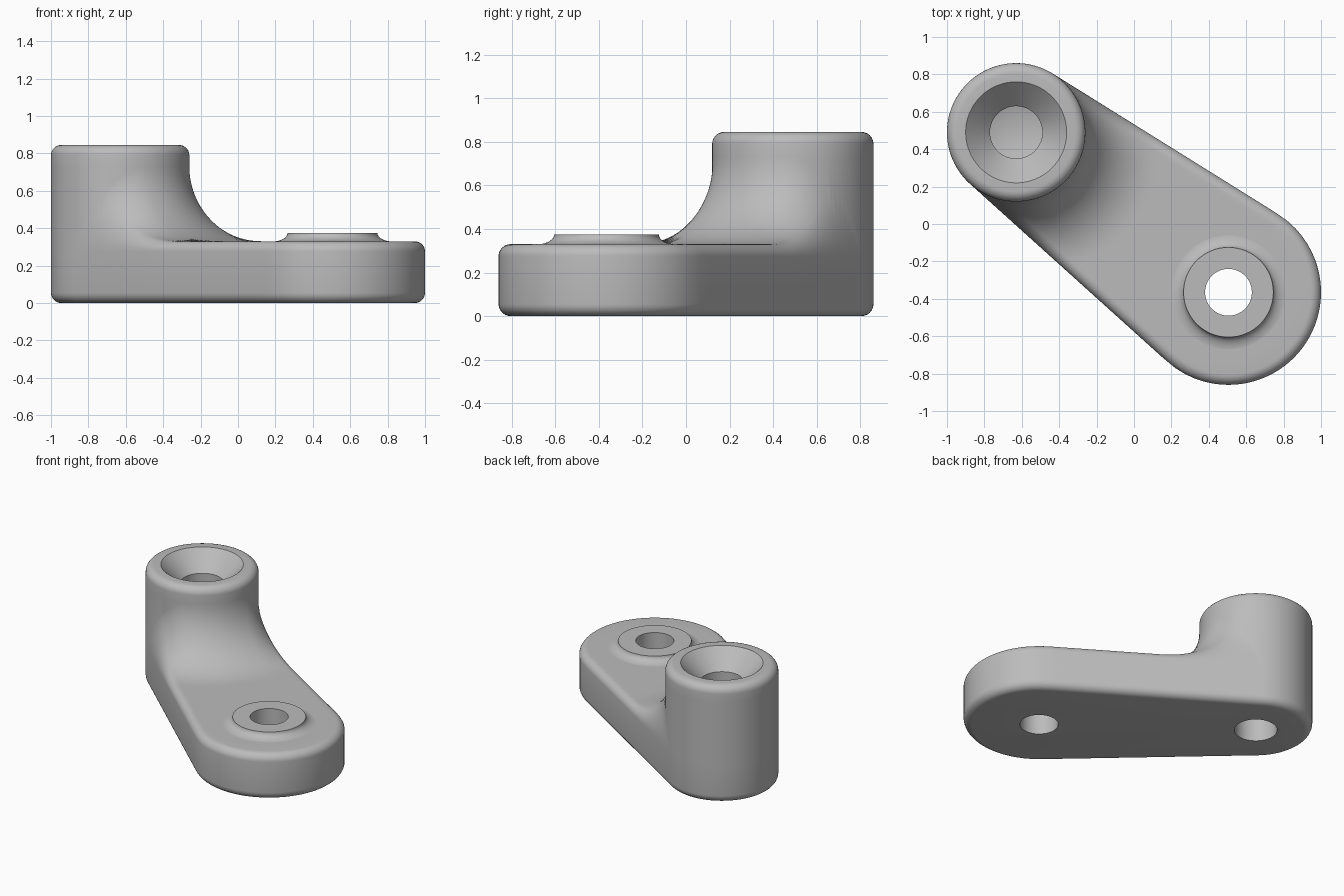
import bpy, bmesh, math
from mathutils import Vector

cube = bpy.data.objects.get("Cube")
if cube:
    bpy.data.objects.remove(cube, do_unlink=True)

POST, POST_R, POST_H = Vector((-0.63, 0.49)), 0.37, 0.845
PAD, PAD_R, ARM_H = Vector((0.505, -0.365)), 0.495, 0.33
EDGE, FILLET, HOLE, PAD_HOLE = 0.055, 0.4, 0.14, 0.125
AXIS = PAD - POST
LENGTH = AXIS.length
AXIS = AXIS.normalized()

grey = bpy.data.materials.new("satin grey")
grey.use_nodes = True
grey.diffuse_color = (0.5, 0.5, 0.5, 1)
grey.node_tree.nodes["Principled BSDF"].inputs["Base Color"].default_value = (0.5, 0.5, 0.5, 1)


def inset(v):
    """Depth inside the arm outline of a point given relative to the post."""
    along, side = v.dot(AXIS), abs(AXIS.x * v.y - AXIS.y * v.x)
    b = (POST_R - PAD_R) / LENGTH
    a = math.sqrt(1 - b * b)
    k = a * along - b * side
    if k < 0:
        return POST_R - math.hypot(along, side)
    if k > a * LENGTH:
        return PAD_R - math.hypot(along - LENGTH, side)
    return POST_R - (a * side + b * along)


def reach(direction, depth):
    """Distance along a ray from the post centre to an inset outline."""
    lo, hi = 0.0, 3.0
    for _ in range(36):
        mid = (lo + hi) / 2
        if inset(direction * mid) > depth:
            lo = mid
        else:
            hi = mid
    return lo


def arm_height(direction, r):
    """Arm top, with the big fillet at the post and the rounded rim."""
    d = max(0.0, inset(direction * r))
    u = min(1, max(0, (r - POST_R) / FILLET))
    rise = FILLET * (1 - math.sqrt(1 - (1 - u) ** 2))
    blend = math.sqrt(1 - (1 - min(1, d / 0.2)) ** 2)
    drop = EDGE - math.sqrt(EDGE ** 2 - max(0, EDGE - d) ** 2)
    return ARM_H + rise * blend - drop


def quarter(n):
    return [i / n * math.pi / 2 for i in range(n + 1)]


def section(direction):
    """Radial section from the upper socket floor round to the lower one."""
    rows = [(0, 0.41), (HOLE, 0.45), (HOLE, POST_H - 0.13), (0.27, POST_H)]
    rows += [(POST_R - EDGE * (1 - math.sin(a)), POST_H - EDGE * (1 - math.cos(a)))
             for a in quarter(6)]
    rows.append((POST_R, ARM_H + FILLET))
    rim = max(POST_R, reach(direction, EDGE))
    steps = 28
    for i in range(steps + 1):
        r = POST_R + (rim - POST_R) * (i / steps) ** 2
        rows.append((r, arm_height(direction, r)))
    for a in quarter(8)[1:]:
        r = max(POST_R, reach(direction, EDGE * (1 - math.sin(a))))
        rows.append((r, arm_height(direction, r)))
    for a in quarter(6):
        rows.append((reach(direction, EDGE * (1 - math.cos(a))), EDGE * (1 - math.sin(a))))
    return rows + [(HOLE, 0), (HOLE, 0.36), (0, 0.39)]


def sweep(name, centre, profile, count):
    """Skin sections placed around a vertical axis."""
    bm = bmesh.new()
    rings = []
    for i in range(count):
        ang = 2 * math.pi * i / count
        d = Vector((math.cos(ang), math.sin(ang)))
        rings.append([bm.verts.new((centre.x + d.x * r, centre.y + d.y * r, z))
                      for r, z in profile(d)])
    for i in range(count):
        p, q = rings[i], rings[(i + 1) % count]
        for j in range(len(p) - 1):
            bm.faces.new((p[j], p[j + 1], q[j + 1], q[j]))
    bmesh.ops.remove_doubles(bm, verts=bm.verts, dist=0.00005)
    bmesh.ops.recalc_face_normals(bm, faces=bm.faces)
    mesh = bpy.data.meshes.new(name)
    bm.to_mesh(mesh)
    bm.free()
    mesh.materials.append(grey)
    obj = bpy.data.objects.new(name, mesh)
    bpy.context.collection.objects.link(obj)
    return obj


def select(obj):
    bpy.ops.object.select_all(action='DESELECT')
    obj.select_set(True)
    bpy.context.view_layer.objects.active = obj


# Arm and post in one skin
body = sweep("arm_and_post", POST, section, 360)

# Through hole in the pad
cutter = sweep("hole_cutter", PAD, lambda d: [(0, 1), (PAD_HOLE, 1), (PAD_HOLE, -1), (0, -1)], 64)
cutter.hide_render = True
cut = body.modifiers.new("pad_hole", 'BOOLEAN')
cut.operation, cut.solver, cut.object = 'DIFFERENCE', 'EXACT', cutter
select(body)
bpy.ops.object.modifier_apply(modifier=cut.name)
bpy.data.objects.remove(cutter, do_unlink=True)

# Raised seat around the hole, flared into the arm
flare = [(0.24 + 0.08 * (1 - math.cos(a)), ARM_H - 0.001 + 0.046 * (1 - math.sin(a)))
         for a in reversed(quarter(8))]
seat = sweep("hole_seat", PAD, lambda d: flare + [(0.24, 0.375), (PAD_HOLE, 0.375),
                                                 (PAD_HOLE, ARM_H - 0.001)], 64)
# Open skin: make sure the flat ring faces up
if max(seat.data.polygons, key=lambda f: f.center.z).normal.z < 0:
    seat.data.flip_normals()

for obj in (body, seat):
    select(obj)
    bpy.ops.object.shade_smooth_by_angle(angle=math.radians(30))
